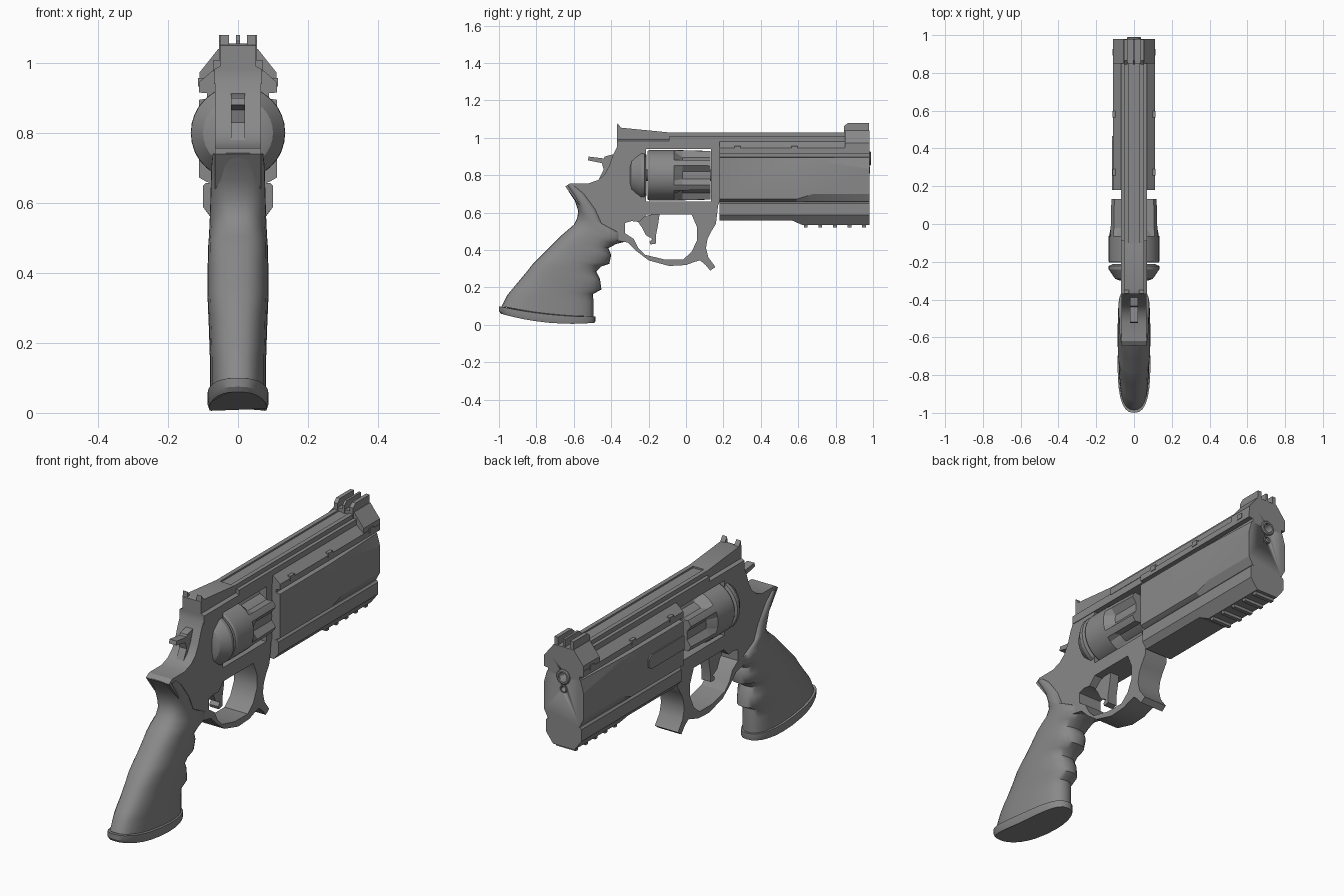
import bpy, bmesh, math
from mathutils import Matrix

cube = bpy.data.objects.get("Cube")
if cube:
    bpy.data.objects.remove(cube, do_unlink=True)

GREY = (0.25, 0.25, 0.25, 1)
metal = bpy.data.materials.new("gunmetal grey")
metal.use_nodes = True
metal.diffuse_color = GREY
bsdf = next(n for n in metal.node_tree.nodes if n.type == 'BSDF_PRINCIPLED')
bsdf.inputs["Base Color"].default_value = GREY


def finish(name, mesh, angle=30):
    """Link a mesh as a named part with material and smoothing."""
    obj = bpy.data.objects.new(name, mesh)
    bpy.context.collection.objects.link(obj)
    mesh.materials.clear()
    mesh.materials.append(metal)
    bpy.ops.object.select_all(action='DESELECT')
    obj.select_set(True)
    bpy.context.view_layer.objects.active = obj
    bpy.ops.object.shade_smooth_by_angle(angle=math.radians(angle))
    return obj


def plate(name, outline, half, holes=(), x=0, angle=30):
    """Side outline in (y, z), with optional holes, given thickness along x."""
    curve = bpy.data.curves.new(name, 'CURVE')
    curve.dimensions = '2D'
    curve.fill_mode = 'BOTH'
    curve.extrude = half
    for pts in (outline, *holes):
        spline = curve.splines.new('POLY')
        spline.points.add(len(pts) - 1)
        for p, (y, z) in zip(spline.points, pts):
            p.co = (y, z, 0, 1)
        spline.use_cyclic_u = True
    temp = bpy.data.objects.new("temp", curve)
    bpy.context.collection.objects.link(temp)
    graph = bpy.context.evaluated_depsgraph_get()
    mesh = bpy.data.meshes.new_from_object(temp.evaluated_get(graph))
    bpy.data.objects.remove(temp, do_unlink=True)
    mesh.transform(Matrix(((0, 0, 1, x), (1, 0, 0, 0), (0, 1, 0, 0), (0, 0, 0, 1))))
    bm = bmesh.new()
    bm.from_mesh(mesh)
    bmesh.ops.remove_doubles(bm, verts=bm.verts, dist=1e-5)
    bmesh.ops.recalc_face_normals(bm, faces=bm.faces)
    bm.to_mesh(mesh)
    bm.free()
    return finish(name, mesh, angle)


def loft(name, rings, angle=30):
    """Skin a series of closed rings and cap both ends."""
    bm = bmesh.new()
    rows = [[bm.verts.new(p) for p in ring] for ring in rings]
    n = len(rows[0])
    for a, b in zip(rows, rows[1:]):
        for i in range(n):
            j = (i + 1) % n
            bm.faces.new((a[i], a[j], b[j], b[i]))
    bm.faces.new(rows[0])
    bm.faces.new(rows[-1])
    bmesh.ops.recalc_face_normals(bm, faces=bm.faces)
    mesh = bpy.data.meshes.new(name)
    bm.to_mesh(mesh)
    bm.free()
    return finish(name, mesh, angle)


def section(y, half):
    """Mirror a half cross-section of (x, z) points at station y."""
    return [(x, y, z) for x, z in half] + [(-x, y, z) for x, z in reversed(half)]


def box(name, x, y, z):
    return plate(name, [(y[0], z[0]), (y[1], z[0]), (y[1], z[1]), (y[0], z[1])],
                 (x[1] - x[0]) / 2, x=(x[0] + x[1]) / 2)


def turned(name, profile, cz, steps=32):
    """Round part about the bore direction from (radius, y) points."""
    return loft(name, [[(r * math.cos(i * math.tau / steps), y,
                         cz + r * math.sin(i * math.tau / steps))
                        for i in range(steps)] for r, y in profile])


# Frame with cylinder window and trigger guard opening
frame_outline = [
    (-.37, .98), (-.37, .95), (-.39, .91), (-.41, .85), (-.435, .805), (-.47, .775),
    (-.52, .757), (-.62, .757), (-.645, .74), (-.6, .68), (-.5, .55), (-.46, .46),
    (-.365, .45), (-.31, .44), (-.265, .395), (-.2, .345), (-.09, .315), (0, .32),
    (.04, .335), (.075, .345), (.105, .32), (.13, .29), (.157, .31), (.12, .36),
    (.107, .41), (.115, .46), (.135, .5), (.16, .54), (.172, .64), (.18, .66), (.18, .98)]
window = [(-.215, .66), (.135, .66), (.135, .945), (-.215, .945)]
opening = [(-.325, .545), (-.325, .49), (-.28, .46), (-.255, .41), (-.22, .375),
           (-.115, .35), (-.015, .35), (.03, .39), (.06, .455), (.06, .52), (.03, .59),
           (-.21, .59), (-.25, .55), (-.29, .555)]
plate("frame", frame_outline, .065, [window, opening])

# Trigger and hammer
plate("trigger", [(-.27, .57), (-.14, .6), (-.15, .53), (-.16, .48), (-.16, .435), (-.19, .43),
                  (-.195, .445), (-.18, .46), (-.215, .48), (-.235, .52)], .025)
plate("hammer", [(-.36, .91), (-.39, .912), (-.435, .9), (-.44, .89), (-.52, .9), (-.525, .88),
                 (-.45, .865), (-.44, .83), (-.47, .77), (-.4, .76)], .02)

# Recoil shield and fluted cylinder
turned("recoil_shield", [(.075, -.3), (.1, -.29), (.134, -.24), (.134, -.222), (.11, -.212)], .8)
turned("cylinder_axle", [(.03, -.22), (.03, .14)], .8, 16)


def cylinder_ring(y, r, flute):
    ring = []
    for k in range(6):
        for a in (-30, -23, -12, 0, 12, 23):
            t = math.radians(60 * k + a)
            rad = flute if abs(a) < 20 else r
            ring.append((rad * math.cos(t), y, .8 + rad * math.sin(t)))
    return ring


loft("cylinder", [cylinder_ring(-.205, .13, .13), cylinder_ring(-.195, .135, .135),
                  cylinder_ring(-.065, .135, .135), cylinder_ring(-.02, .134, .1),
                  cylinder_ring(.132, .13, .1)], 20)


# Barrel shroud with facets growing toward the muzzle
def shroud_section(y, low, high, top_x):
    return section(y, [(.075, .655), (.09, .66), (.111, low), (.111, high), (top_x, .895),
                       (.088, .897), (.088, .913), (.111, .915), (.111, .945), (.07, .98)])


shroud = loft("barrel_shroud", [shroud_section(.18, .672, .893, .11),
                                shroud_section(.59, .672, .893, .11),
                                shroud_section(.68, .7, .878, .107),
                                shroud_section(.98, .7, .835, .094)], 15)
for name, radius, z in (("bore_cutter", .024, .89), ("rod_cutter", .014, .828)):
    cutter = turned(name, [(radius, .8), (radius, 1.1)], z, 24)
    cutter.hide_render = True
    cutter.hide_viewport = True
    cut = shroud.modifiers.new(name, 'BOOLEAN')
    cut.object = cutter
    cut.solver = 'EXACT'


# Muzzle crowns
def crown(name, inner, outer, z):
    turned(name, [(inner, .95), (outer, .95), (outer, .984), (outer * .85, .99),
                  (inner, .99), (inner * .9, .94)], z, 24)


for name, inner, outer, z, tip in (("muzzle_ring", .024, .037, .89, .99),
                                   ("rod_ring", .014, .02, .828, .984)):
    ring = turned(name, [(inner, .9), (outer, .9), (outer, tip - .005),
                         (outer * .88, tip), (inner, tip), (inner, .9)], z, 24)

# Side release plate and small lugs along the shroud
plate("side_plate", [(.18, .755), (.44, .755), (.465, .77), (.465, .81), (.44, .825), (.18, .825)],
      .004, x=-.113)
for i, y in enumerate((.275, .58, .91)):
    for side in (-1, 1):
        box(f"shroud_lug_{i}_{side}", (side * .1 - .014, side * .1 + .014),
            (y - .017, y + .017), (.932, .957))

# Lower rail with grip teeth
loft("lower_rail", [section(y, [(w, bottom), (.1, edge), (.1, .648), (.092, .657)])
                    for y, w, bottom, edge in ((.18, .075, .557, .588), (.57, .075, .557, .588),
                                               (.62, .06, .535, .588), (.98, .06, .535, .588))], 15)
for i in range(5):
    y = .64 + i * .078
    box(f"rail_tooth_{i}", (-.055, .055), (y - .01, y + .01), (.52, .56))

# Top rib with a shallow channel and side strips
rib = [(.068, .94), (.068, .982), (.052, .99), (.052, 1.03), (.03, 1.03), (.03, 1.022)]
loft("top_rib", [section(y, rib) for y in (-.37, .98)])
for side in (-1, 1):
    box(f"rib_strip_{side}", (side * .06 - .01, side * .06 + .01), (-.09, .85), (.975, 1.008))

# Rear sight ramp and posts
plate("rear_sight_ramp", [(-.37, .99), (-.37, 1.05), (-.355, 1.055), (-.1, 1.03), (-.1, .99)], .052)
for side in (-1, 1):
    plate(f"rear_sight_post_{side}", [(-.37, 1.03), (-.367, 1.08), (-.352, 1.06), (-.34, 1.03)],
          .013, x=side * .039)

# Front sight block, ears and blade
loft("front_sight_block", [section(y, [(.11, .93), (.11, .972), (.056, 1.04)])
                           for y in (.85, .98)])
ear = [(.845, 1), (.845, 1.062), (.865, 1.08), (.978, 1.08), (.978, 1)]
for side in (-1, 1):
    plate(f"front_sight_ear_{side}", ear, .01, x=side * .044)
plate("front_sight_blade", ear, .006)


# Grip with finger grooves: back (y, z), front (y, z), half width
def grip_ring(yb, zb, yf, zf, w, sag=0, steps=28, power=.78):
    ring = []
    for i in range(steps):
        c, s = math.cos(i * math.tau / steps), math.sin(i * math.tau / steps)
        u = math.copysign(abs(c) ** power, c)
        x = w * math.copysign(abs(s) ** power, s)
        k = (u + 1) / 2
        ring.append((x, yb + (yf - yb) * k, zb + (zf - zb) * k - sag * (1 - u * u)))
    return ring


loft("grip_base", [grip_ring(-.99, .06, -.487, .012, .083, .024),
                   grip_ring(-1, .075, -.485, .02, .087, .022),
                   grip_ring(-1, .1, -.485, .045, .087, .016)])
grip = [(-.985, .1, -.495, .045, .08), (-.955, .16, -.495, .12, .08),
        (-.93, .19, -.497, .165, .081), (-.905, .22, -.452, .19, .082),
        (-.855, .28, -.46, .245, .084), (-.82, .325, -.48, .285, .086),
        (-.785, .36, -.455, .312, .087), (-.77, .375, -.41, .327, .087),
        (-.71, .435, -.4, .375, .087), (-.67, .475, -.415, .41, .086),
        (-.635, .505, -.375, .432, .086), (-.6, .535, -.325, .445, .084),
        (-.582, .57, -.325, .482, .082), (-.576, .61, -.43, .53, .08),
        (-.595, .665, -.465, .61, .078), (-.625, .71, -.53, .7, .076),
        (-.645, .742, -.58, .74, .072)]
loft("grip", [grip_ring(*row, sag=.012 if i == 0 else 0) for i, row in enumerate(grip)], 50)
